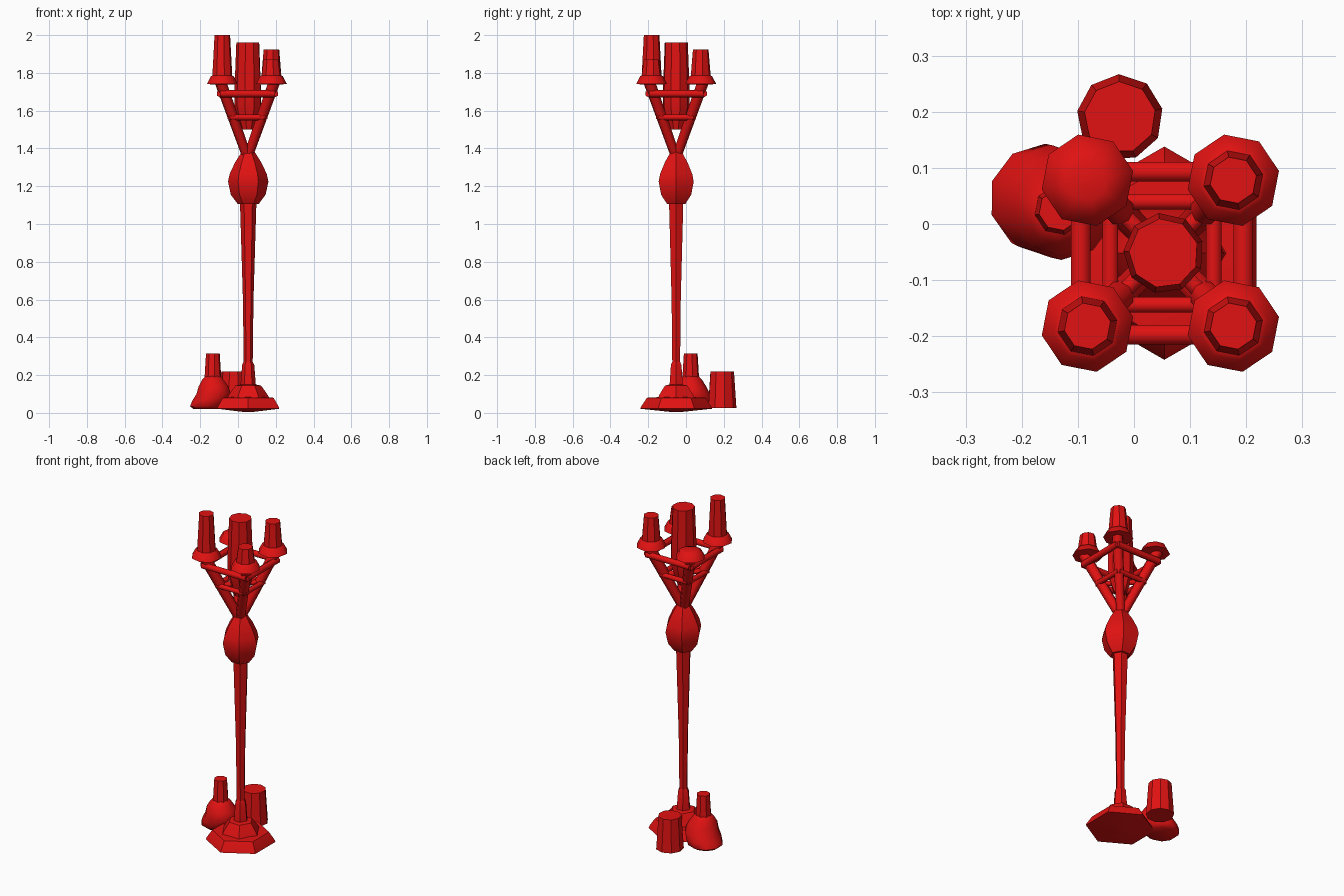
import bpy, bmesh, math
from mathutils import Vector

if "Cube" in bpy.data.objects:
    bpy.data.objects.remove(bpy.data.objects["Cube"])

red = bpy.data.materials.new("candle red")
red.diffuse_color = (0.75, 0.006, 0.006, 1)
red.use_nodes = True
red.node_tree.nodes["Principled BSDF"].inputs["Base Color"].default_value = red.diffuse_color
AX, AY = 0.05, -0.052      # stand axis


def finish(name, bm, angle):
    bmesh.ops.recalc_face_normals(bm, faces=bm.faces)
    me = bpy.data.meshes.new(name)
    bm.to_mesh(me)
    bm.free()
    me.materials.append(red)
    ob = bpy.data.objects.new(name, me)
    bpy.context.collection.objects.link(ob)
    bpy.ops.object.select_all(action='DESELECT')
    ob.select_set(True)
    bpy.context.view_layer.objects.active = ob
    bpy.ops.object.shade_smooth_by_angle(angle=math.radians(angle))
    return ob


def loft(name, rings, sides, x=AX, y=AY, turn=0.0, angle=35):
    """Stack of polygon rings (radius, z[, dx, dy]) capped at both ends."""
    bm = bmesh.new()
    loops = []
    for r, z, *off in rings:
        dx, dy = off or (0, 0)
        loops.append([bm.verts.new((x + dx + r * math.cos(turn + math.tau * i / sides),
                                    y + dy + r * math.sin(turn + math.tau * i / sides), z))
                      for i in range(sides)])
    for a, b in zip(loops, loops[1:]):
        for i in range(sides):
            j = (i + 1) % sides
            bm.faces.new((a[i], a[j], b[j], b[i]))
    bm.faces.new(loops[0])
    bm.faces.new(loops[-1])
    return finish(name, bm, angle)


def rod(name, a, b, r1, r2, sides=6):
    """Tapered bar between two points."""
    a, b = Vector(a), Vector(b)
    bm = bmesh.new()
    bmesh.ops.create_cone(bm, cap_ends=True, segments=sides, radius1=r1, radius2=r2,
                          depth=(b - a).length)
    rot = (b - a).to_track_quat('Z', 'Y').to_matrix().to_4x4()
    bm.transform(rot)
    bmesh.ops.translate(bm, verts=bm.verts, vec=(a + b) / 2)
    return finish(name, bm, 62)


# Hexagonal foot, socket, column and bulb
loft("foot", [(0.02, 0.004), (0.19, 0.022), (0.185, 0.035), (0.155, 0.08), (0.1, 0.083)],
     6, AX + 0.004, AY, math.pi / 6)
loft("foot_dome", [(0.112, 0.078), (0.1, 0.1), (0.068, 0.145), (0.04, 0.15)], 6, AX + 0.004)
loft("column_socket", [(0.041, 0.14), (0.032, 0.255), (0.024, 0.27)], 6, AX + 0.004)
loft("column", [(0.023, 0.2), (0.028, 0.6), (0.044, 1.13)], 6, AX + 0.004)
loft("bulb", [(0.055, 1.105), (0.092, 1.155), (0.107, 1.225), (0.098, 1.265),
              (0.07, 1.325), (0.032, 1.385), (0.02, 1.4)], 6, AX + 0.004)

# Four spreading arms with cups; the back left cup is a bare dome
candle_tops = {(-1, -1): 2.0, (1, -1): 1.87, (1, 1): 1.925}
for sx in (-1, 1):
    for sy in (-1, 1):
        rod("arm", (AX + sx * 0.004, AY + sy * 0.004, 1.36),
            (AX + sx * 0.142, AY + sy * 0.142, 1.75), 0.026, 0.032)
        cx, cy = AX - 0.003 + sx * 0.13, AY + sy * 0.13
        top = candle_tops.get((sx, sy))
        cup = [(0.05, 1.738), (0.083, 1.742), (0.062, 1.782)]
        cup += [(0.05, 1.787)] if top else [(0.035, 1.79), (0.008, 1.793)]
        loft("cup" if top else "empty_cup", cup, 8, cx, cy, 0.2, 50)
        if top:
            loft("arm_candle", [(0.054, 1.78), (0.042, top)], 8, cx, cy, 0.2, 30)

# Two square frames of rails tying the arms together
for off, z, r in ((0.145, 1.69, 0.02), (0.092, 1.565, 0.016)):
    for s in (-1, 1):
        rod("cross_rail", (AX - off, AY + s * off, z), (AX + off, AY + s * off, z), r, r)
        rod("side_rail", (AX + s * off, AY - off, z), (AX + s * off, AY + off, z), r, r)
for s in (-1, 1):
    rod("candle_support", (AX - 0.09 * s, AY - 0.09, 1.565), (AX + 0.09 * s, AY + 0.09, 1.565),
        0.016, 0.016)

# Large middle candle
loft("middle_candle", [(0.035, 1.5), (0.05, 1.545), (0.072, 1.62), (0.072, 1.7), (0.062, 1.96)],
     9, AX + 0.003, AY, 0.3)

# Stump candle behind the foot
loft("floor_candle", [(0.077, 0.025), (0.064, 0.22)], 9, -0.025, 0.19, 0.2)

# Candle sagging into a lump of melted wax
loft("melted_wax", [(0.075, 0.02, -0.165, 0.045), (0.098, 0.035, -0.16, 0.045),
                    (0.1, 0.065, -0.146, 0.04), (0.096, 0.1, -0.128, 0.032),
                    (0.082, 0.14, -0.13, 0.025), (0.06, 0.175, -0.133, 0.025),
                    (0.042, 0.195, -0.133, 0.025)], 10, 0, 0, 0.3, 60)
loft("wax_candle", [(0.046, 0.17), (0.037, 0.315)], 8, -0.133, 0.025, 0.2)
